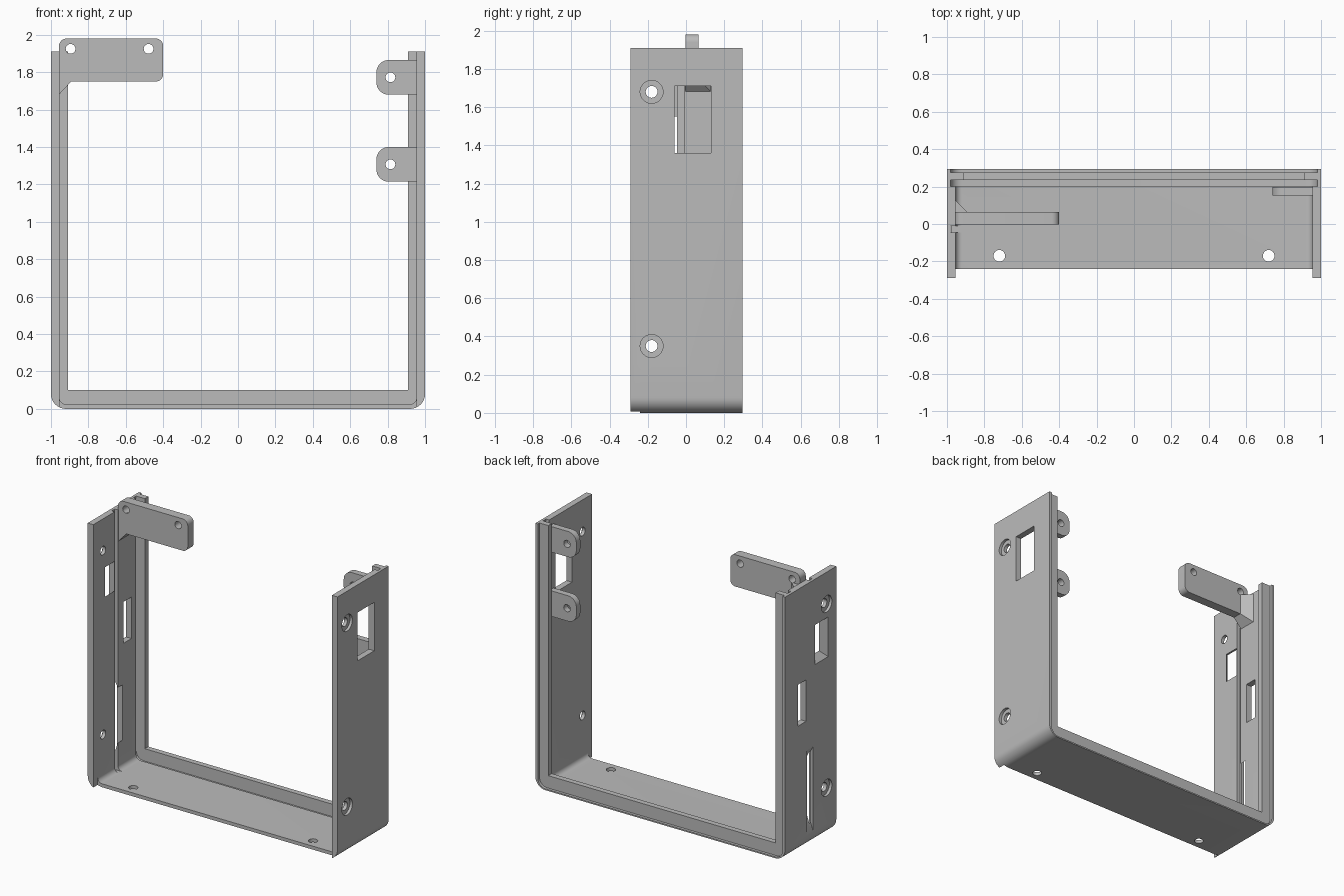
import bpy, bmesh
from math import cos, sin, pi, radians
from mathutils import Vector

cube = bpy.data.objects.get("Cube")
if cube:
    bpy.data.objects.remove(cube, do_unlink=True)

grey = bpy.data.materials.new("plain grey")
grey.use_nodes = True
colour = (0.5, 0.5, 0.5, 1)
grey.diffuse_color = colour
grey.node_tree.nodes["Principled BSDF"].inputs["Base Color"].default_value = colour

AXES = {"x": lambda u, v, w: (w, u, v),
        "y": lambda u, v, w: (u, w, v),
        "z": lambda u, v, w: (u, v, w)}


def rect(u0, u1, v0, v1, bl=0, br=0, tr=0, tl=0, steps=8):
    """Rectangle outline with a separate radius for each corner."""
    pts = []
    corners = ((u0, v0, 1, 1, bl, 2), (u1, v0, -1, 1, br, 3),
               (u1, v1, -1, -1, tr, 0), (u0, v1, 1, -1, tl, 1))
    for u, v, su, sv, r, quarter in corners:
        if not r:
            pts.append((u, v))
            continue
        for i in range(steps + 1):
            a = (quarter + i / steps) * pi / 2
            pts.append((u + su * r + r * cos(a), v + sv * r + r * sin(a)))
    return pts


def circle(u, v, r, n=32):
    return [(u + r * cos(2 * pi * i / n), v + r * sin(2 * pi * i / n)) for i in range(n)]


def finish(name, bm):
    bmesh.ops.recalc_face_normals(bm, faces=bm.faces)
    mesh = bpy.data.meshes.new(name)
    bm.to_mesh(mesh)
    bm.free()
    mesh.materials.append(grey)
    obj = bpy.data.objects.new(name, mesh)
    bpy.context.collection.objects.link(obj)
    return obj


def prism(name, axis, outline, start, end, end_outline=None):
    """Extrude an outline along an axis, optionally tapering to another."""
    bm = bmesh.new()
    put = AXES[axis]
    a = [bm.verts.new(put(u, v, start)) for u, v in outline]
    b = [bm.verts.new(put(u, v, end)) for u, v in end_outline or outline]
    bm.faces.new(a)
    bm.faces.new(b[::-1])
    for i in range(len(a)):
        j = (i + 1) % len(a)
        bm.faces.new((a[i], b[i], b[j], a[j]))
    return finish(name, bm)


def cut(obj, *args):
    """Subtract a prism from the object and discard the cutter."""
    cutter = prism("cutter", *args)
    cutter.hide_render = True
    mod = obj.modifiers.new("cut", "BOOLEAN")
    mod.operation, mod.solver, mod.object = "DIFFERENCE", "EXACT", cutter
    graph = bpy.context.evaluated_depsgraph_get()
    mesh = bpy.data.meshes.new_from_object(obj.evaluated_get(graph))
    obj.modifiers.clear()
    obj.data = mesh
    bpy.data.objects.remove(cutter, do_unlink=True)


def bay(half, floor, r):
    return rect(-half, half, floor, 3, r, r)


# U-shaped frame: rounded block hollowed to leave walls, floor and back rim
frame = prism("frame", "y", rect(-1, 1, 0, 1.91, 0.08, 0.08), -0.29, 0.295)
cut(frame, "y", bay(0.91, 0.1, 0), -1, 1)
cut(frame, "y", bay(0.955, 0.025, 0.035), -1, 0.215)
cut(frame, "y", bay(0.98, 0.01, 0.06), 0.2, 0.235)
cut(frame, "y", bay(0.98, 0.01, 0.06), 0.275, 1)
cut(frame, "y", rect(-0.955, 0.955, -1, 0.5), -1, -0.24)

# Screw holes in the floor and counterbored holes in both walls
for side in (-1, 1):
    cut(frame, "z", circle(side * 0.72, -0.17, 0.031), -0.1, 0.06)
    for z in (0.35, 1.68):
        cut(frame, "x", circle(-0.18, z, 0.06), side * 0.98, side * 1.1)
        cut(frame, "x", circle(-0.18, z, 0.031), side * 0.9, side * 1.1)

# Window in the left wall
cut(frame, "x", rect(-0.06, 0.13, 1.36, 1.71), 0.9, 1.1)

# Panel groove and three openings in the right wall
cut(frame, "x", rect(-0.045, -0.01, 0.025, 3), -0.98, -0.9)
cut(frame, "x", rect(-0.2, -0.048, 1.29, 1.58), -1.002, -0.953,
    rect(-0.155, -0.048, 1.34, 1.55))
cut(frame, "x", rect(0.055, 0.145, 0.92, 1.22), -1.1, -0.9)
cut(frame, "x", rect(-0.025, 0.045, 0.09, 0.71), -1.002, -0.953,
    rect(-0.025, 0.045, 0.23, 0.62))

# Mounting plate near the top of the right wall
r = 0.04
plate = prism("mounting_plate", "y", rect(-0.957, -0.4, 1.75, 1.98, 0, r, r, r), -0.003, 0.065)
for x in (-0.895, -0.478):
    cut(plate, "y", circle(x, 1.925, 0.026), -0.5, 0.5)

# Chamfered gusset joining the plate to the wall
bm = bmesh.new()
for x, back, low in ((-0.957, 0.13, 1.68), (-0.892, 0.065, 1.75)):
    for y in (-0.003, back):
        for z in (low, 1.9):
            bm.verts.new((x, y, z))
bmesh.ops.convex_hull(bm, input=bm.verts)
bmesh.ops.dissolve_limit(bm, angle_limit=0.01, verts=bm.verts, edges=bm.edges)
gusset = finish("plate_gusset", bm)

# Two rounded tabs on the left wall
tabs = []
for name, low in (("upper_tab", 1.68), ("lower_tab", 1.215)):
    tab = prism(name, "y", rect(0.74, 0.957, low, low + 0.185, 0.065, 0, 0, 0.065), 0.152, 0.197)
    cut(tab, "y", circle(0.815, low + 0.0925, 0.026), -0.5, 0.5)
    tabs.append(tab)

# Smooth the round corners and holes, keep other edges sharp
bpy.ops.object.select_all(action="DESELECT")
for obj in [frame, plate, gusset] + tabs:
    obj.select_set(True)
bpy.context.view_layer.objects.active = frame
bpy.ops.object.shade_smooth_by_angle(angle=radians(25))
